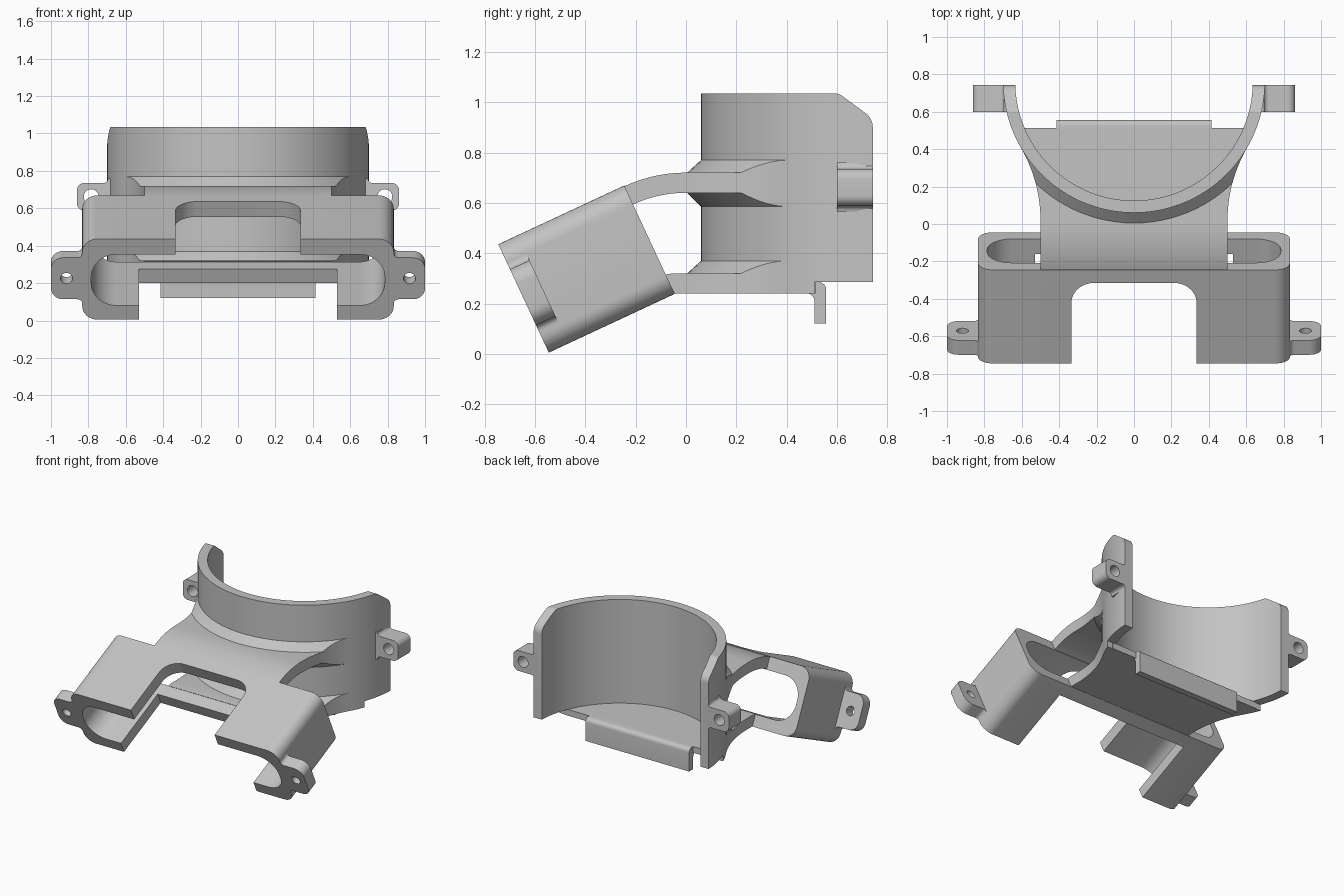
import bpy, bmesh
from math import sin, cos, pi, radians, atan2, hypot
from mathutils import Matrix, Vector

cube = bpy.data.objects.get("Cube")
if cube:
    bpy.data.objects.remove(cube, do_unlink=True)

grey = bpy.data.materials.new("plain grey")
grey.use_nodes = True
colour = (0.55, 0.55, 0.55, 1)
grey.diffuse_color = colour
grey.node_tree.nodes["Principled BSDF"].inputs["Base Color"].default_value = colour
parts = []


def finish(name, bm):
    bmesh.ops.recalc_face_normals(bm, faces=bm.faces)
    mesh = bpy.data.meshes.new(name)
    bm.to_mesh(mesh)
    bm.free()
    mesh.materials.append(grey)
    ob = bpy.data.objects.new(name, mesh)
    bpy.context.collection.objects.link(ob)
    return ob


def prism(name, pts, axis, lo, hi):
    """Extrude a 2D outline along one axis."""
    place = {"x": lambda a, b, c: (c, a, b),
             "y": lambda a, b, c: (a, c, b),
             "z": lambda a, b, c: (a, b, c)}[axis]
    bm = bmesh.new()
    face = bm.faces.new([bm.verts.new(place(a, b, lo)) for a, b in pts])
    new = bmesh.ops.extrude_face_region(bm, geom=[face])["geom"]
    shift = Vector(place(0, 0, hi - lo))
    bmesh.ops.translate(bm, vec=shift, verts=[v for v in new if isinstance(v, bmesh.types.BMVert)])
    return finish(name, bm)


def arc(cx, cy, r, a0, a1, n=10):
    return [(cx + r * cos(a0 + (a1 - a0) * i / n), cy + r * sin(a0 + (a1 - a0) * i / n))
            for i in range(n + 1)]


def rounded(x0, x1, y0, y1, r):
    return (arc(x1 - r, y0 + r, r, -pi / 2, 0) + arc(x1 - r, y1 - r, r, 0, pi / 2)
            + arc(x0 + r, y1 - r, r, pi / 2, pi) + arc(x0 + r, y0 + r, r, pi, 1.5 * pi))


def flip(pts):
    return [(-a, b) for a, b in reversed(pts)]


def circle(x, y, r):
    return arc(x, y, r, 0, 2 * pi, 24)[:-1]


def boolean(ob, tool, op="DIFFERENCE"):
    mod = ob.modifiers.new(op, "BOOLEAN")
    mod.operation, mod.object, mod.solver = op, tool, "EXACT"
    bpy.context.view_layer.objects.active = ob
    bpy.ops.object.modifier_apply(modifier=mod.name)
    bpy.data.objects.remove(tool, do_unlink=True)
    return ob


def lug_outline(inner, root, tip, lo, hi, r, f):
    """Side lug with rounded tip and filleted root."""
    return ([(inner, lo - f)] + arc(root + f, lo - f, f, pi, pi / 2, 6)
            + arc(tip - r, lo + r, r, -pi / 2, 0) + arc(tip - r, hi - r, r, 0, pi / 2)
            + arc(root + f, hi + f, f, -pi / 2, -pi, 6) + [(inner, hi + f)])


# Cradle: half-round wall trimmed by its side outline
CY, R_OUT, R_IN, BACK = 0.76, 0.70, 0.635, 0.742
plan = arc(0, CY, R_OUT, pi, 2 * pi, 64) + arc(0, CY, R_IN, 2 * pi, pi, 64)
cradle = prism("cradle_wall", plan, "z", 0.1, 1.2)
side = ([(0, 0.24), (0.51, 0.24), (0.51, 0.285), (BACK, 0.285)]
        + arc(BACK - 0.07, 0.90, 0.07, 0, radians(53), 6)
        + arc(0.59, 0.985, 0.05, radians(53), pi / 2, 5) + [(0, 1.035)])
parts.append(boolean(cradle, prism("trim", side, "x", -1, 1), "INTERSECT"))

# Cradle floor
FY = 0.515
fa = atan2(FY - CY, 0.61)
floor = arc(0, CY, 0.66, -pi - fa, fa, 48)
parts.append(prism("cradle_floor", floor, "z", 0.24, 0.285))

# Hanging lip, with a rounded upper back edge and inner fillet
lip = ([(0.48, 0.285), (0.48, 0.24)] + arc(0.48, 0.21, 0.03, pi / 2, 0, 6)
       + [(0.51, 0.12), (0.557, 0.12)] + arc(0.527, 0.255, 0.03, 0, pi / 2, 6))
parts.append(prism("hanging_lip", lip, "x", -0.415, 0.415))

# Cradle lugs, drilled front to back
for name, turn in (("left", lambda p: p), ("right", flip)):
    lug = prism(name + "_cradle_lug", turn(lug_outline(0.66, 0.695, 0.862, 0.588, 0.735, 0.04, 0.025)),
                "y", 0.6, BACK)
    hole = prism("drill", turn(circle(0.785, 0.662, 0.04)), "y", 0.5, 0.9)
    parts.append(boolean(lug, hole))


# Arm plan: straight flanks flaring tangentially into the cradle
def arm_plan():
    w, y0, r = 0.5, 0.02, 0.769
    meet = atan2(y0 - CY, w + r)
    flare = [(w, -0.4)] + arc(w + r, y0, r, pi, pi + meet, 16)
    inner = arc(0, CY, 0.67, meet, -pi - meet, 48)
    return prism("arm_plan", flare + inner + flip(flare), "z", 0, 1.2)


def collar(name, profile):
    """Ring around the cradle axis, kept only within the arm plan."""
    bm = bmesh.new()
    n = 96
    rings = [[bm.verts.new((r * cos(2 * pi * i / n), CY + r * sin(2 * pi * i / n), z))
              for r, z in profile] for i in range(n)]
    m = len(profile)
    for i in range(n):
        a, b = rings[i], rings[(i + 1) % n]
        for j in range(m):
            k = (j + 1) % m
            bm.faces.new((a[j], b[j], b[k], a[k]))
    return boolean(finish(name, bm), arm_plan(), "INTERSECT")


TILT = radians(25)
upper = (arc(0, 0.14, 0.58, pi / 2 + TILT, pi / 2, 14) + [(0.6, 0.72), (0.6, 0.64)]
         + arc(0, 0.14, 0.50, pi / 2, pi / 2 + TILT, 14))
lower = [(-0.045, 0.24), (0.6, 0.24), (0.6, 0.32), (-0.05, 0.32), (-0.083, 0.315)]
for name, outline in (("upper_arm", upper), ("lower_arm", lower)):
    parts.append(boolean(prism(name, outline, "x", -1, 1), arm_plan(), "INTERSECT"))
parts.append(collar("upper_collar", [(0.67, 0.585), (0.70, 0.585), (0.755, 0.64),
                                     (0.755, 0.72), (0.70, 0.77), (0.67, 0.77)]))
parts.append(collar("lower_collar", [(0.67, 0.25), (0.755, 0.25), (0.755, 0.32),
                                     (0.70, 0.37), (0.67, 0.37)]))

# Tilted sleeve: built upright, then leaned back
LEN, HIGH = 0.552, 0.475
lean = Matrix.Translation((0, -0.545, 0.005)) @ Matrix.Rotation(TILT, 4, "X")
sleeve = prism("tilted_sleeve", rounded(-0.833, 0.833, 0, HIGH, 0.08), "y", 0, LEN)
boolean(sleeve, prism("bore", rounded(-0.785, 0.785, 0.083, 0.385, 0.135), "y", -0.1, 0.7))
boolean(sleeve, prism("top_notch", rounded(-0.335, 0.335, -0.4, 0.475, 0.12), "z", 0.25, 0.6))
boolean(sleeve, prism("bottom_notch", [(-0.53, -0.2), (0.53, -0.2), (0.53, 0.462), (-0.53, 0.462)],
                      "z", -0.1, 0.22))
leaning = [sleeve]

# Sleeve lugs
for name, turn in (("left", lambda p: p), ("right", flip)):
    lug = prism(name + "_sleeve_lug", turn(lug_outline(0.81, 0.833, 1.0, 0.12, 0.365, 0.065, 0.025)),
                "y", 0, 0.085)
    hole = prism("drill", turn(circle(0.917, 0.243, 0.032)), "y", -0.1, 0.2)
    leaning.append(boolean(lug, hole))
for ob in leaning:
    ob.data.transform(lean)
parts += leaning

# Smooth curved walls, keep hard edges
bpy.ops.object.select_all(action="DESELECT")
for ob in parts:
    ob.select_set(True)
bpy.context.view_layer.objects.active = parts[0]
bpy.ops.object.shade_smooth_by_angle(angle=radians(30))
